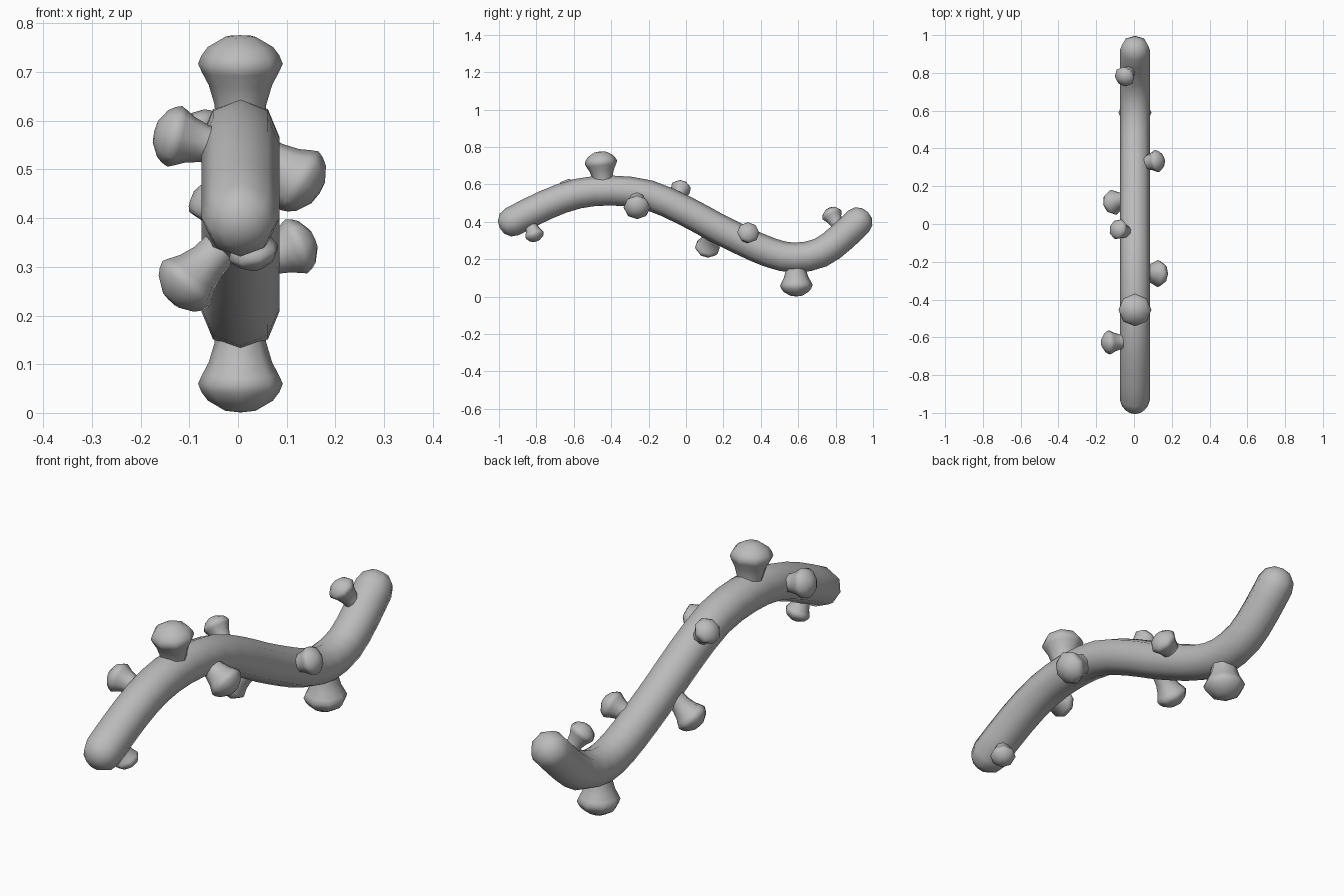
import bpy, math
from mathutils import Vector

if "Cube" in bpy.data.objects:
    bpy.data.objects.remove(bpy.data.objects["Cube"], do_unlink=True)

SIDES = 8
grey = bpy.data.materials.new("plain_grey")
grey.use_nodes = True
grey.diffuse_color = (0.5, 0.5, 0.5, 1)
grey.node_tree.nodes["Principled BSDF"].inputs["Base Color"].default_value = (0.5, 0.5, 0.5, 1)


def loft(name, rings, start, end):
    """Skin octagonal rings (centre, axis u, axis v, radius) and close them with fans."""
    verts, faces = [], []
    for c, u, v, r in rings:
        for k in range(SIDES):
            a = 2 * math.pi * k / SIDES
            verts.append(c + u * (r * math.cos(a)) + v * (r * math.sin(a)))
    last = (len(rings) - 1) * SIDES
    verts += [start, end]
    s, e = len(verts) - 2, len(verts) - 1
    for k in range(SIDES):
        n = (k + 1) % SIDES
        for i in range(0, last, SIDES):
            faces.append((i + k, i + n, i + SIDES + n, i + SIDES + k))
        faces.append((s, n, k))
        faces.append((e, last + k, last + n))
    mesh = bpy.data.meshes.new(name)
    mesh.from_pydata(verts, [], faces)
    mesh.materials.append(grey)
    obj = bpy.data.objects.new(name, mesh)
    bpy.context.collection.objects.link(obj)
    bpy.ops.object.select_all(action='DESELECT')
    obj.select_set(True)
    bpy.context.view_layer.objects.active = obj
    bpy.ops.object.shade_smooth_by_angle(angle=math.radians(60))
    return obj


# Wavy tube: centreline in the y-z plane
X = 0.005
R = 0.08
path = [(-0.93, 0.40), (-0.75, 0.49), (-0.58, 0.55), (-0.40, 0.567), (-0.2, 0.543),
        (0, 0.456), (0.15, 0.375), (0.3, 0.3), (0.45, 0.235), (0.58, 0.208),
        (0.72, 0.235), (0.83, 0.315), (0.92, 0.40)]
pts = [Vector((X, y, z)) for y, z in path]
ext = [2 * pts[0] - pts[1]] + pts + [2 * pts[-1] - pts[-2]]
line = []
for p0, p1, p2, p3 in zip(ext, ext[1:], ext[2:], ext[3:]):
    for t in (0, 0.5):
        line.append(0.5 * (2 * p1 + (p2 - p0) * t + (2 * p0 - 5 * p1 + 4 * p2 - p3) * t ** 2
                           + (3 * p1 - p0 - 3 * p2 + p3) * t ** 3))
line.append(pts[-1])

side = Vector((1, 0, 0))
rings = []
for i, c in enumerate(line):
    tan = (line[min(i + 1, len(line) - 1)] - line[max(i - 1, 0)]).normalized()
    rings.append((c, side.cross(tan), side, R))
# Rounded ends
t0 = (line[0] - line[1]).normalized()
t1 = (line[-1] - line[-2]).normalized()
cap = [(0.04, 0.068), (0.066, 0.038)]
front = [(line[0] + t0 * d, rings[0][1], side, r) for d, r in reversed(cap)]
back = [(line[-1] + t1 * d, rings[-1][1], side, r) for d, r in cap]
loft("wavy_tube", front + rings + back, line[0] + t0 * 0.074, line[-1] + t1 * 0.074)

# Mushroom-shaped knobs: profile as (height from the widest ring, radius) per head radius
PROFILE = [(-1.5, 0.58), (-0.97, 0.61), (-0.5, 0.75), (-0.2, 0.91), (0, 1),
           (0.2, 0.92), (0.4, 0.77), (0.64, 0.36)]


def knob(name, base, head, r):
    base, head = Vector(base), Vector(head)
    axis = (head - base).normalized()
    q = axis.to_track_quat('Z', 'Y')
    u, v = q @ Vector((1, 0, 0)), q @ Vector((0, 1, 0))
    rings = [(head + axis * (h * r), u, v, w * r) for h, w in PROFILE]
    loft(name, rings, head - axis * (1.5 * r), head + axis * (0.68 * r))


knob("top_knob", (X, -0.44, 0.57), (X, -0.455, 0.717), 0.087)
knob("bottom_knob", (X, 0.585, 0.21), (X, 0.59, 0.06), 0.087)
knob("left_front_knob", (X, -0.26, 0.557), (0.126, -0.262, 0.477), 0.072)
knob("left_back_knob", (X, 0.315, 0.293), (0.12, 0.333, 0.342), 0.06)
knob("right_upper_knob", (X, -0.06, 0.485), (-0.083, -0.028, 0.577), 0.056)
knob("right_lower_knob", (X, 0.14, 0.38), (-0.108, 0.115, 0.264), 0.068)
knob("front_lower_knob", (X, -0.85, 0.438), (0.032, -0.81, 0.33), 0.053)
knob("back_upper_knob", (X, 0.84, 0.325), (-0.05, 0.78, 0.437), 0.056)
knob("right_front_knob", (X, -0.62, 0.535), (-0.13, -0.627, 0.568), 0.064)
